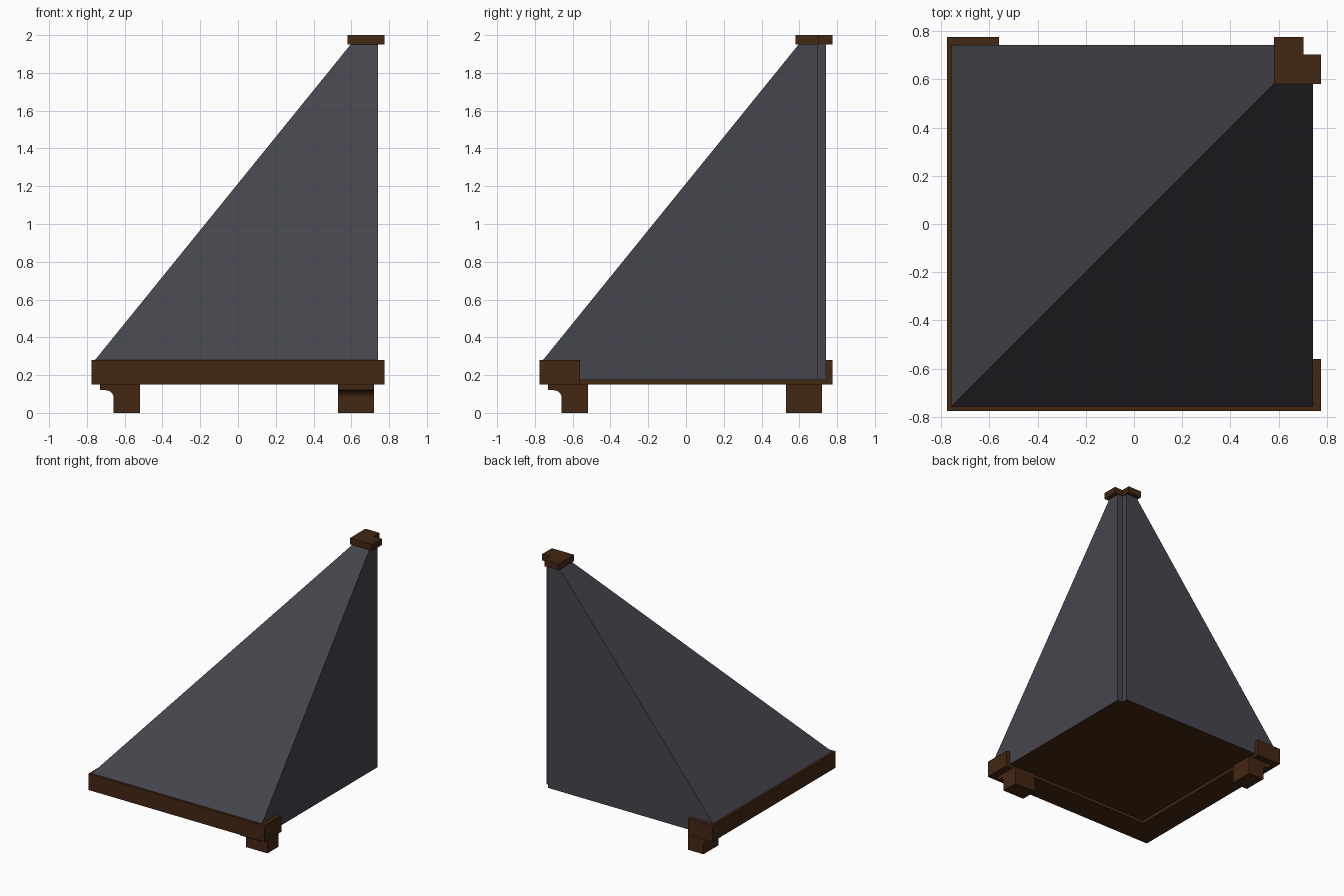
import bpy, bmesh, math

if "Cube" in bpy.data.objects:
    bpy.data.objects.remove(bpy.data.objects["Cube"])


def material(name, color):
    m = bpy.data.materials.new(name)
    m.diffuse_color = (*color, 1)
    m.use_nodes = True
    m.node_tree.nodes["Principled BSDF"].inputs["Base Color"].default_value = m.diffuse_color
    return m


WOOD = material("dark_wood", (0.055, 0.02, 0.006))
SLATE = material("slate", (0.06, 0.06, 0.075))


def loft(name, rings, mats, bottom_mat=0):
    """Skin a stack of equal-length point rings and cap both ends."""
    bm = bmesh.new()
    rows = [[bm.verts.new(p) for p in ring] for ring in rings]
    n = len(rows[0])
    for a, b in zip(rows, rows[1:]):
        for i in range(n):
            j = (i + 1) % n
            bm.faces.new((a[i], a[j], b[j], b[i]))
    bottom = bm.faces.new(rows[0][::-1])
    bm.faces.new(rows[-1])
    bottom.material_index = bottom_mat
    bmesh.ops.recalc_face_normals(bm, faces=bm.faces[:])
    me = bpy.data.meshes.new(name)
    bm.to_mesh(me)
    bm.free()
    for m in mats:
        me.materials.append(m)
    ob = bpy.data.objects.new(name, me)
    bpy.context.collection.objects.link(ob)
    return ob


def at_z(points, z):
    return [(x, y, z) for x, y in points]


def notched(lo, hi, notch):
    """Square plan with a small square cut from its back right corner."""
    return [(lo, lo), (hi, lo), (hi, notch), (notch, notch), (notch, hi), (lo, hi)]


# Roof corner: upright edge, two slopes, wooden soffit underneath
base = notched(-0.757, 0.742, 0.695)
top = notched(0.6, 0.742, 0.695)
loft("roof", [at_z(base, 0.175), at_z(base, 0.28), at_z(top, 1.955)],
     [SLATE, WOOD], bottom_mat=1)

# L-shaped eaves beam along the front and left
E, I = 0.775, -0.56
eaves = [(-E, -E), (E, -E), (E, I), (I, I), (I, E), (-E, E)]
loft("eaves_beam", [at_z(eaves, 0.15), at_z(eaves, 0.28)], [WOOD])

# Ridge cap at the peak
cap = notched(0.58, E, 0.702)
loft("ridge_cap", [at_z(cap, 1.95), at_z(cap, 2.0)], [WOOD])

# Curved brackets under the beam ends, mirrored across the diagonal
profile = [(-0.52, 0.15), (-0.73, 0.15), (-0.73, 0.12)]
for i in range(7):
    a = math.radians(90 - 15 * i)
    profile.append((-0.70 + 0.042 * math.cos(a), 0.078 + 0.042 * math.sin(a)))
profile += [(-0.658, 0.0), (-0.52, 0.0)]
ends = (0.53, 0.72)
loft("front_bracket", [[(e, u, z) for u, z in profile] for e in ends], [WOOD])
loft("left_bracket", [[(u, e, z) for u, z in profile] for e in ends], [WOOD])
